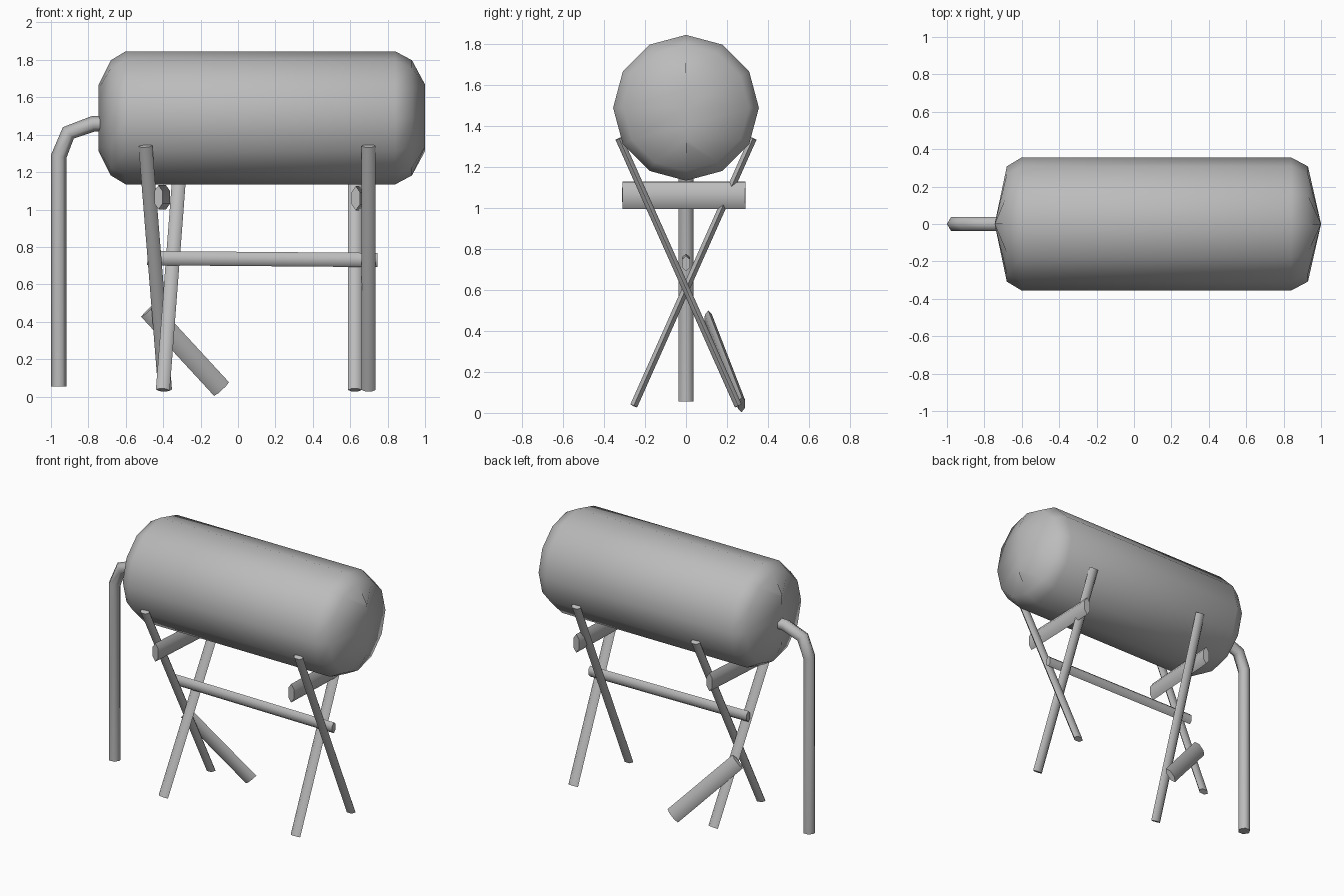
import bpy, bmesh, math
from mathutils import Vector

cube = bpy.data.objects.get("Cube")
if cube:
    bpy.data.objects.remove(cube)

# Single grey paint
grey = bpy.data.materials.new("plain_grey")
grey.use_nodes = True
colour = (0.5, 0.5, 0.5, 1)
grey.diffuse_color = colour
grey.node_tree.nodes["Principled BSDF"].inputs["Base Color"].default_value = colour

X, Y, Z = Vector((1, 0, 0)), Vector((0, 1, 0)), Vector((0, 0, 1))


def loft(name, rings, sides, smooth=75):
    """Skin rings given as (centre, long half axis, short half axis)."""
    bm = bmesh.new()
    loops = []
    for centre, u, v in rings:
        angles = [2 * math.pi * i / sides for i in range(sides)]
        loops.append([bm.verts.new(Vector(centre) + u * math.cos(t) + v * math.sin(t)) for t in angles])
    for lower, upper in zip(loops, loops[1:]):
        for i in range(sides):
            j = (i + 1) % sides
            bm.faces.new((lower[i], lower[j], upper[j], upper[i]))
    for loop, ring in ((loops[0], rings[0]), (loops[-1], rings[-1])):
        if ring[2].length > 0:
            bm.faces.new(loop)
    bmesh.ops.remove_doubles(bm, verts=bm.verts, dist=0.0005)
    bmesh.ops.recalc_face_normals(bm, faces=bm.faces)
    mesh = bpy.data.meshes.new(name)
    bm.to_mesh(mesh)
    bm.free()
    mesh.materials.append(grey)
    obj = bpy.data.objects.new(name, mesh)
    bpy.context.collection.objects.link(obj)
    bpy.ops.object.select_all(action='DESELECT')
    obj.select_set(True)
    bpy.context.view_layer.objects.active = obj
    bpy.ops.object.shade_smooth_by_angle(angle=math.radians(smooth))
    return obj


def bar(name, start, end, wide_axis, wide, thin):
    """Flattened six-sided bar, wide along wide_axis."""
    a, b = Vector(start), Vector(end)
    d = (b - a).normalized()
    u = (wide_axis - d * wide_axis.dot(d)).normalized()
    v = d.cross(u)
    loft(name, [(p, u * wide, v * thin) for p in (a, b)], 6)


# Tank: twelve-sided barrel whose ends close in a short upright ridge
profile = [(-0.745, 0.178, 0), (-0.68, 0.308, 0.308), (-0.6, 0.356, 0.356),
           (0.84, 0.356, 0.356), (0.93, 0.308, 0.308), (1.0, 0.178, 0)]
loft("tank", [((x, 0, 1.49), Z * rz, Y * ry) for x, rz, ry in profile], 12, 80)

# Drain pipe: six-sided tube with mitred bends
path = [Vector((x, 0, z)) for x, z in
        [(-0.958, 0.055), (-0.958, 1.285), (-0.907, 1.41), (-0.775, 1.458), (-0.7, 1.46)]]
rings = []
for i, p in enumerate(path):
    before = (p - path[max(i - 1, 0)]).normalized()
    after = (path[min(i + 1, len(path) - 1)] - p).normalized()
    normal = Y.cross((before + after).normalized())
    rings.append((p, normal * 0.042, Y * 0.042))
loft("drain_pipe", rings, 6)

# Crossed legs: (name, top x, bottom x, side of the top)
for name, top_x, bottom_x, side in [
        ("left_leg_a", 0.698, 0.698, -1), ("left_leg_b", 0.625, 0.625, 1),
        ("right_leg_a", -0.495, -0.39, -1), ("right_leg_b", -0.302, -0.402, 1)]:
    bar(name, (top_x, side * 0.327, 1.34), (bottom_x, -side * 0.255, 0.035), X, 0.037, 0.021)

# Cross bars tying each leg pair under the tank
bar("left_cross_bar", (0.63, -0.31, 1.06), (0.65, 0.29, 1.06), Z, 0.065, 0.026)
bar("right_cross_bar", (-0.425, -0.31, 1.065), (-0.385, 0.29, 1.065), Z, 0.065, 0.026)

# Long rail between the leg pairs
bar("long_rail", (-0.485, 0, 0.74), (0.745, 0, 0.73), Z, 0.038, 0.023)

# Slanted strut lying against one leg
bar("slanted_strut", (-0.478, 0.108, 0.463), (-0.088, 0.272, 0.04), X + Z, 0.054, 0.02)
